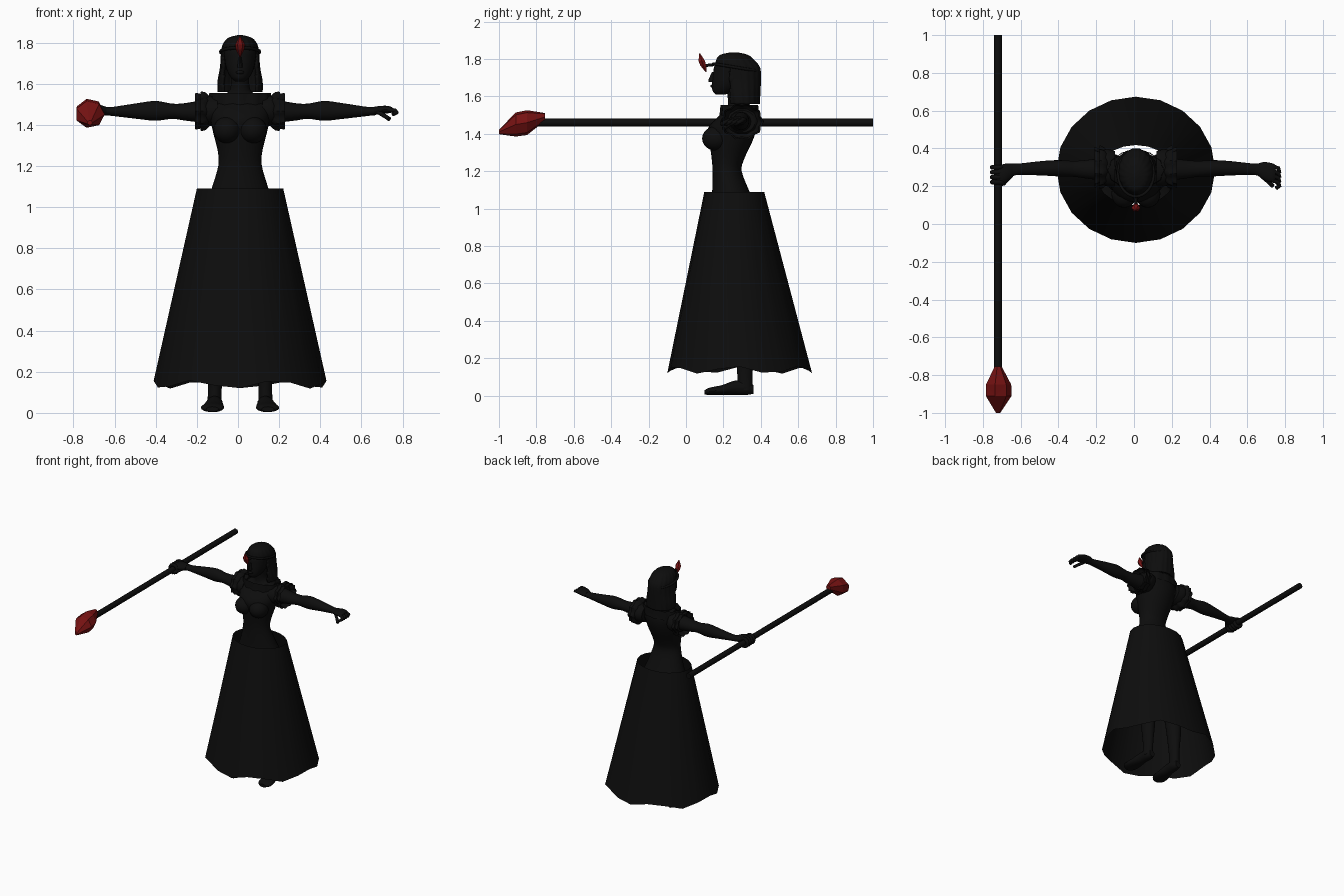
import bpy, bmesh, math
from mathutils import Vector

if "Cube" in bpy.data.objects:
    bpy.data.objects.remove(bpy.data.objects["Cube"])

CX = 0.01  # the figure's own mid line


def material(name, col):
    m = bpy.data.materials.new(name)
    m.diffuse_color = (*col, 1)
    m.use_nodes = True
    m.node_tree.nodes["Principled BSDF"].inputs["Base Color"].default_value = m.diffuse_color
    return m


BLACK = material("black cloth", (0.004, 0.004, 0.004))
RED = material("red crystal", (0.18, 0.006, 0.006))


def finish(name, bm, mat=BLACK, angle=40):
    bmesh.ops.recalc_face_normals(bm, faces=bm.faces[:])
    me = bpy.data.meshes.new(name)
    bm.to_mesh(me)
    bm.free()
    ob = bpy.data.objects.new(name, me)
    bpy.context.collection.objects.link(ob)
    me.materials.append(mat)
    if angle:
        bpy.ops.object.select_all(action='DESELECT')
        ob.select_set(True)
        bpy.context.view_layer.objects.active = ob
        bpy.ops.object.shade_smooth_by_angle(angle=math.radians(angle))
    return ob


def smooth_rows(rows, steps):
    """Catmull-Rom through rows of (x, y, z, radius a, radius b)."""
    out, n = [], len(rows)
    for i in range(n - 1):
        p = [rows[max(0, min(n - 1, i + k))] for k in (-1, 0, 1, 2)]
        for s in range(steps):
            t = s / steps
            out.append([0.5 * (2 * b + (c - a) * t + (2 * a - 5 * b + 4 * c - d) * t * t
                        + (3 * b - a - 3 * c + d) * t ** 3) for a, b, c, d in zip(*p)])
    return out + [list(rows[-1])]


def loft_bm(rows, axis='z', sides=20, steps=4, caps=True, ripple=None):
    """Elliptical rings across an axis, joined into a skin."""
    bm, rings = bmesh.new(), []
    for x, y, z, a, b in smooth_rows(rows, steps):
        ring = []
        for k in range(sides):
            t = math.tau * k / sides
            f = ripple(t) if ripple else 1
            u, v = a * f * math.cos(t), b * f * math.sin(t)
            off = {'x': (0, u, v), 'y': (u, 0, v), 'z': (u, v, 0)}[axis]
            ring.append(bm.verts.new(Vector((x, y, z)) + Vector(off)))
        rings.append(ring)
    for r, s in zip(rings, rings[1:]):
        for k in range(sides):
            j = (k + 1) % sides
            bm.faces.new((r[k], r[j], s[j], s[k]))
    if caps:
        bm.faces.new(rings[0])
        bm.faces.new(rings[-1])
    return bm


def loft(name, rows, axis='z', **kw):
    return finish(name, loft_bm(rows, axis, **kw))


def ball(name, c, r):
    bm = bmesh.new()
    bmesh.ops.create_uvsphere(bm, u_segments=20, v_segments=12, radius=1)
    bmesh.ops.scale(bm, vec=r, verts=bm.verts)
    bmesh.ops.translate(bm, vec=c, verts=bm.verts)
    return finish(name, bm)


def tube(name, pts, r, cyclic=False):
    cu = bpy.data.curves.new(name, 'CURVE')
    cu.dimensions, cu.bevel_depth, cu.bevel_resolution = '3D', r, 2
    cu.use_fill_caps = True
    sp = cu.splines.new('POLY')
    sp.points.add(len(pts) - 1)
    for p, c in zip(sp.points, pts):
        p.co = (*c, 1)
    sp.use_cyclic_u = cyclic
    ob = bpy.data.objects.new(name, cu)
    bpy.context.collection.objects.link(ob)
    cu.materials.append(BLACK)
    bpy.ops.object.select_all(action='DESELECT')
    ob.select_set(True)
    bpy.context.view_layer.objects.active = ob
    bpy.ops.object.convert(target='MESH')
    bpy.ops.object.shade_smooth_by_angle(angle=math.radians(50))


# Skirt: open cone with a wavy hem
bm, N = bmesh.new(), 20
rings = [[], []]
for k in range(N):
    t = math.tau * k / N
    c, s = math.cos(t), math.sin(t)
    hem = 0.138 + 0.02 * math.cos(6 * t + 0.5)
    rings[0].append(bm.verts.new((CX + 0.42 * c, 0.287 + 0.387 * s, hem)))
    rings[1].append(bm.verts.new((CX + 0.21 * c, 0.258 + 0.16 * s, 1.09)))
for k in range(N):
    j = (k + 1) % N
    bm.faces.new((rings[0][k], rings[0][j], rings[1][j], rings[1][k]))
finish("skirt", bm)

# Torso from hips to neck
loft("torso", [(CX, .26, .90, .13, .10), (CX, .255, 1.0, .165, .12), (CX, .24, 1.09, .138, .10),
               (CX, .22, 1.2, .106, .078), (CX, .225, 1.27, .108, .088),
               (CX, .24, 1.36, .13, .115), (CX, .248, 1.43, .145, .13),
               (CX, .275, 1.49, .15, .105), (CX, .29, 1.53, .105, .075),
               (CX, .275, 1.57, .05, .05), (CX, .26, 1.65, .045, .045)], sides=28)

# Limbs, frills and bust on both sides
for side, sx in (("left", 1), ("right", -1)):
    X = lambda x: CX + sx * x
    ball(side + "_bust", (X(.062), .16, 1.375), (.068, .074, .065))
    loft(side + "_arm", [(X(.09), .295, 1.465, .055, .055), (X(.18), .29, 1.465, .058, .054),
                         (X(.27), .29, 1.463, .048, .042), (X(.33), .292, 1.466, .042, .037),
                         (X(.41), .295, 1.468, .043, .048), (X(.5), .295, 1.467, .038, .038),
                         (X(.62), .29, 1.465, .03, .022), (X(.66), .285, 1.467, .035, .02)], 'x')
    loft(side + "_leg", [(X(.09), .27, .95, .085, .09), (X(.1), .27, .75, .08, .085),
                         (X(.11), .29, .5, .055, .06), (X(.12), .31, .36, .053, .06),
                         (X(.122), .315, .14, .034, .042), (X(.125), .315, .03, .036, .042)])
    loft(side + "_foot", [(X(.135), .10, .018, .03, .012), (X(.135), .13, .024, .055, .02),
                          (X(.13), .19, .03, .052, .026), (X(.125), .26, .042, .04, .038),
                          (X(.122), .32, .042, .038, .038), (X(.122), .36, .034, .022, .024)], 'y')
    # Sleeve puff and two ruffled frills
    loft(side + "_sleeve", [(X(.11), .29, 1.47, .095, .07), (X(.16), .3, 1.468, .098, .074),
                            (X(.19), .3, 1.466, .07, .06)], 'x')
    for n, (x, r) in enumerate(((.165, .092), (.19, .085))):
        bm = loft_bm([(X(x - .02), .3, 1.466, r * .8, r * .75), (X(x + .005), .3, 1.466, r * 1.1, r),
                      (X(x + .028), .3, 1.466, r * 1.2, r * 1.02)], 'x', sides=40, steps=2, caps=False,
                     ripple=lambda t: 1 + .06 * math.cos(10 * t))
        finish(f"{side}_frill_{n}", bm)

# Neckline ruffle round the shoulders
finish("collar_ruffle", loft_bm([(CX, .285, 1.49, .145, .105), (CX, .285, 1.525, .148, .1),
       (CX, .285, 1.555, .145, .098)], sides=48, steps=1, caps=False,
       ripple=lambda t: 1 + .03 * math.cos(12 * t)))

# Head, face and ears
loft("head", [(CX, .185, 1.61, .022, .025), (CX, .2, 1.63, .045, .058), (CX, .225, 1.67, .066, .085),
              (CX, .24, 1.72, .076, .095), (CX, .25, 1.77, .078, .095), (CX, .26, 1.82, .045, .06)],
     sides=24)
loft("nose", [(CX, .135, 1.678, .013, .014), (CX, .137, 1.69, .012, .017),
              (CX, .146, 1.73, .006, .008)], sides=10)
ball("lips", (CX, .142, 1.655), (.02, .012, .009))
for sx in (1, -1):
    ball("ear", (CX + sx * .08, .25, 1.695), (.012, .02, .03))

# Bobbed hair: ridged shell with the face side cut open
bm = loft_bm([(CX, .3, 1.56, .108, .095), (CX, .295, 1.61, .108, .102), (CX, .288, 1.68, .096, .112),
              (CX, .277, 1.75, .091, .12), (CX, .265, 1.79, .083, .105), (CX, .257, 1.822, .058, .075),
              (CX, .257, 1.836, .012, .015)], sides=72, steps=4,
             ripple=lambda t: 1 + .018 * math.cos(18 * t))
cut = [f for f in bm.faces if len(f.verts) > 4 and f.calc_center_median().z < 1.6
       or f.calc_center_median().z < 1.76 and f.calc_center_median().y < .235]
bmesh.ops.delete(bm, geom=cut, context='FACES')
hair = finish("hair", bm)
mod = hair.modifiers.new("thickness", 'SOLIDIFY')
mod.thickness = 0.014

# Circlet with its holder and gem
tube("circlet", [(CX + .095 * math.cos(t), .268 + .122 * math.sin(t), 1.755 - .02 * math.sin(t))
                 for t in (math.tau * k / 32 for k in range(32))], .008, True)
tube("gem_holder", [(CX, .15, 1.77), (CX, .1, 1.765)], .008)


def crystal(name, rows, axis, sides):
    bm = loft_bm(rows, axis, sides=sides, steps=1)
    bmesh.ops.triangulate(bm, faces=bm.faces[:])
    finish(name, bm, RED, 0)


crystal("forehead_gem", [(CX, .108, 1.73, .003, .003), (CX, .092, 1.765, .02, .018),
                         (CX, .084, 1.79, .024, .02), (CX, .073, 1.832, .002, .002)], 'z', 6)

# Staff and its crystal head
SX, SZ = -.72, 1.46
tube("staff", [(SX, -.8, SZ), (SX, 1, SZ)], .021)
crystal("staff_crystal", [(SX, -1, SZ - .05, .012, .012), (SX, -.91, SZ - .01, .072, .066),
                          (SX, -.85, SZ, .07, .068), (SX, -.755, SZ + .03, .02, .022)], 'y', 7)

# Hand gripping the staff
loft("gripping_palm", [(-.64, .285, 1.467, .034, .02), (-.675, .27, 1.472, .05, .026),
                       (-.71, .262, 1.482, .05, .018), (-.735, .262, 1.482, .04, .01)], 'x')
for k in range(4):
    y = .222 + .026 * k
    tube(f"gripping_finger_{k}", [(SX + .031 * math.cos(t), y, SZ + .031 * math.sin(t))
                                  for t in (math.tau * i / 14 for i in range(14))], .0125, True)
tube("gripping_thumb", [(-.665, .245, 1.46), (-.69, .215, 1.45), (-.725, .205, 1.432)], .012)

# Relaxed open hand with curled fingers
loft("open_palm", [(.66, .287, 1.467, .034, .02), (.69, .28, 1.472, .048, .02),
                   (.73, .272, 1.474, .05, .018), (.75, .27, 1.472, .042, .012)], 'x')
for k in range(4):
    y = .232 + .025 * k
    tube(f"open_finger_{k}", [(.73, y, 1.474), (.765, y - .012, 1.468), (.77, y - .03, 1.46),
                              (.752, y - .042, 1.452)], .011)
tube("open_thumb", [(.68, .25, 1.463), (.71, .225, 1.445), (.735, .2, 1.428)], .011)
